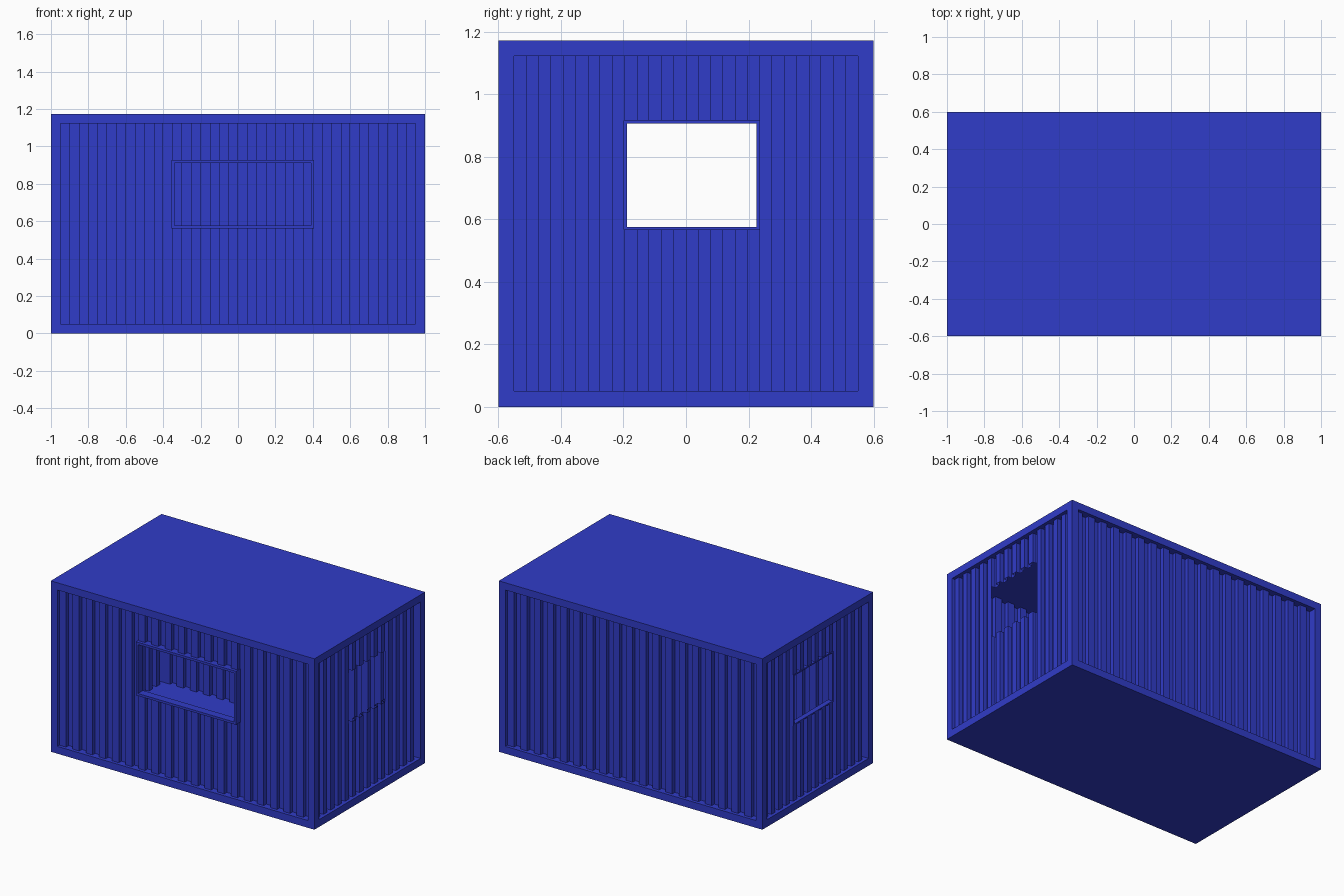
import bpy, bmesh
from mathutils import Matrix, Vector
from math import radians

if "Cube" in bpy.data.objects:
    bpy.data.objects.remove(bpy.data.objects["Cube"])

L, W, H, B = 2.0, 1.2, 1.172, 0.05      # length, width, height, beam size
OUT, INN = 0.022, 0.05                  # recess of ridges and grooves

mat = bpy.data.materials.new("blue_paint")
mat.diffuse_color = (0.03, 0.045, 0.58, 1)
mat.use_nodes = True
mat.node_tree.nodes["Principled BSDF"].inputs["Base Color"].default_value = mat.diffuse_color


def finish(bm, name):
    me = bpy.data.meshes.new(name)
    bm.to_mesh(me)
    bm.free()
    me.materials.append(mat)
    ob = bpy.data.objects.new(name, me)
    bpy.context.collection.objects.link(ob)
    return ob


def add_box(bm, lo, hi, m=Matrix()):
    lo, hi = Vector(lo), Vector(hi)
    t = m @ Matrix.Translation((lo + hi) / 2) @ Matrix.Diagonal((*(hi - lo), 1))
    bmesh.ops.create_cube(bm, size=1, matrix=t)


def box(name, lo, hi):
    bm = bmesh.new()
    add_box(bm, lo, hi)
    return finish(bm, name)


def side(angle, half_depth):
    # local frame: u along wall seen from outside, +y inward, z up
    return Matrix.Rotation(radians(angle), 4, 'Z') @ Matrix.Translation((0, -half_depth, 0))


def corrugated_wall(name, m, half_len, n, hole=None):
    # square-wave sheet, with an optional rectangular opening (u0, u1, z0, z1)
    a = half_len - B
    step = 2 * a / n
    pts = []
    for i in range(n):
        u0 = -a + i * step
        d = INN if i % 2 else OUT
        us = [u0, u0 + step]
        if hole:
            us[1:1] = [h for h in hole[:2] if u0 < h < u0 + step]
        pts += [(u, d) for u in us]
    bm = bmesh.new()
    for (u0, d0), (u1, d1) in zip(pts, pts[1:]):
        spans = [(B, H - B)]
        if hole and hole[0] < (u0 + u1) / 2 < hole[1]:
            spans = [(B, hole[2]), (hole[3], H - B)]
        for z0, z1 in spans:
            q = [(u0, d0, z0), (u1, d1, z0), (u1, d1, z1), (u0, d0, z1)]
            bm.faces.new([bm.verts.new(m @ Vector(p)) for p in q])
    bmesh.ops.remove_doubles(bm, verts=bm.verts, dist=1e-5)
    finish(bm, name)


def window_frame(name, m, hole, t, d0, d1):
    u0, u1, z0, z1 = hole
    bm = bmesh.new()
    add_box(bm, (u0, d0, z0), (u1, d1, z0 + t), m)
    add_box(bm, (u0, d0, z1 - t), (u1, d1, z1), m)
    add_box(bm, (u0, d0, z0 + t), (u0 + t, d1, z1 - t), m)
    add_box(bm, (u1 - t, d0, z0 + t), (u1, d1, z1 - t), m)
    finish(bm, name)


# floor and roof slabs
box("floor", (-L/2, -W/2, 0), (L/2, W/2, B))
box("roof", (-L/2, -W/2, H - B), (L/2, W/2, H))

# corner posts
for sx in (0, 1):
    for sy in (0, 1):
        x, y = -L/2 + sx * (L - B), -W/2 + sy * (W - B)
        box("corner_post", (x, y, B), (x + B, y + B, H - B))

# walls and openings
front_hole = (-0.355, 0.405, 0.56, 0.927)
right_hole = (-0.198, 0.235, 0.567, 0.916)
left_hole = (-0.235, 0.198, 0.567, 0.916)
front, right, back, left = side(0, W/2), side(90, L/2), side(180, W/2), side(270, L/2)
corrugated_wall("front_wall", front, L/2, 38, front_hole)
corrugated_wall("back_wall", back, L/2, 38)
corrugated_wall("right_wall", right, W/2, 28, right_hole)
corrugated_wall("left_wall", left, W/2, 28, left_hole)

# window frames
window_frame("front_window_frame", front, front_hole, 0.016, 0.0, 0.055)
window_frame("left_window_frame", left, left_hole, 0.009, 0.02, 0.055)
